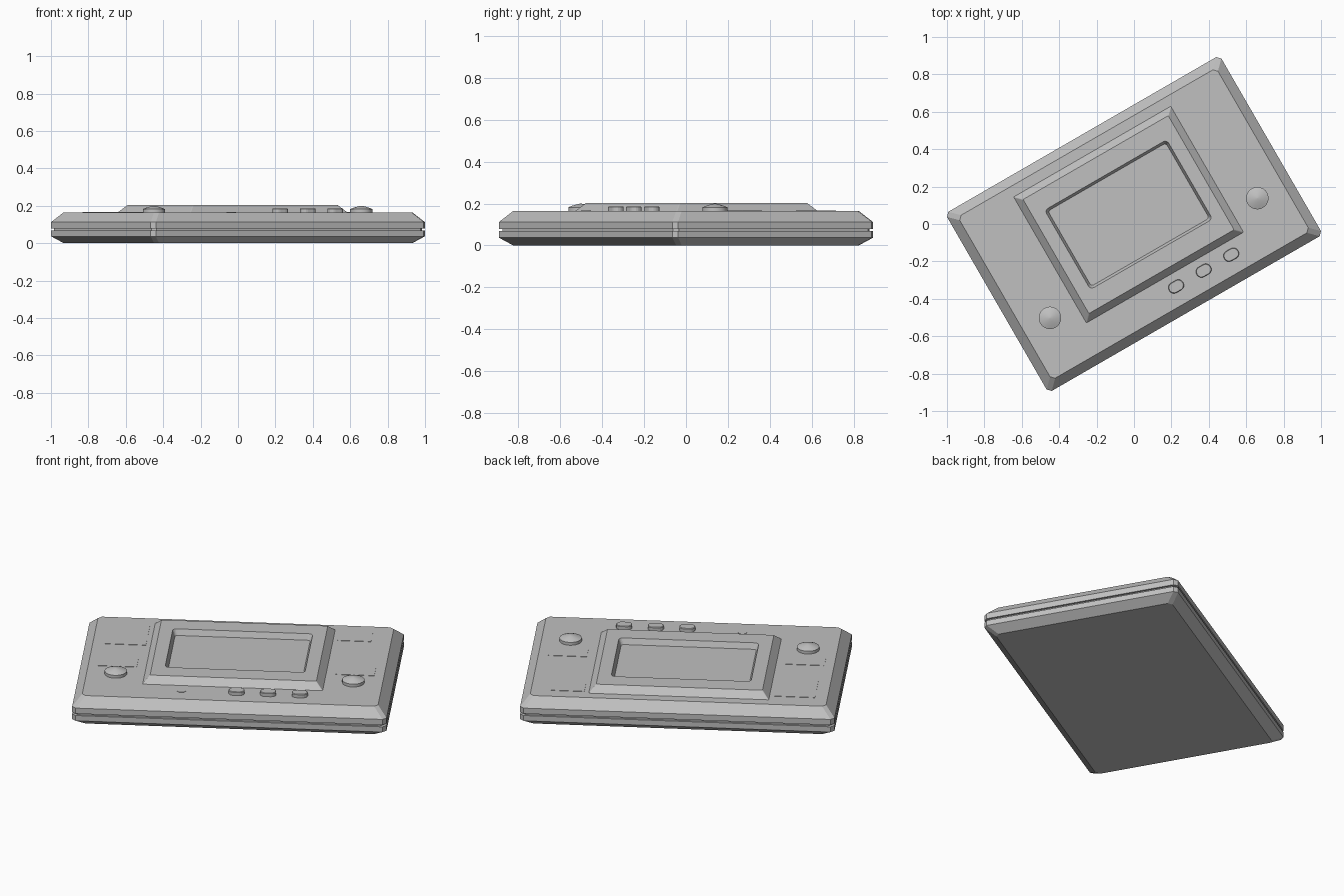
import bpy, bmesh, math

if "Cube" in bpy.data.objects:
    bpy.data.objects.remove(bpy.data.objects["Cube"])

TURN = math.radians(30)
TOP = 0.165

grey = bpy.data.materials.new("plain grey")
grey.use_nodes = True
colour = (0.53, 0.53, 0.53, 1)
grey.diffuse_color = colour
grey.node_tree.nodes["Principled BSDF"].inputs["Base Color"].default_value = colour


def outline(hx, hy, r, n):
    """Rectangle with corners of radius r, each cut into n segments."""
    pts = []
    for k, (sx, sy) in enumerate([(1, 1), (-1, 1), (-1, -1), (1, -1)]):
        for i in range(n + 1):
            a = math.pi / 2 * (k + i / n)
            pts.append((sx * (hx - r) + r * math.cos(a), sy * (hy - r) + r * math.sin(a)))
    return pts


def loft(name, rings, n=1, at=(0, 0), smooth=False):
    """Skin a stack of rings (half width, half depth, corner radius, z)."""
    bm = bmesh.new()
    loops = [[bm.verts.new((at[0] + x, at[1] + y, z)) for x, y in outline(hx, hy, r, n)]
             for hx, hy, r, z in rings]
    for low, high in zip(loops, loops[1:]):
        for i in range(len(low)):
            j = (i + 1) % len(low)
            bm.faces.new((low[i], low[j], high[j], high[i]))
    bm.faces.new(loops[0][::-1])
    bm.faces.new(loops[-1])
    bmesh.ops.remove_doubles(bm, verts=bm.verts, dist=0.0001)
    mesh = bpy.data.meshes.new(name)
    bm.to_mesh(mesh)
    bm.free()
    mesh.materials.append(grey)
    obj = bpy.data.objects.new(name, mesh)
    bpy.context.collection.objects.link(obj)
    obj.rotation_euler.z = TURN
    if smooth:
        bpy.ops.object.select_all(action="DESELECT")
        obj.select_set(True)
        bpy.context.view_layer.objects.active = obj
        bpy.ops.object.shade_smooth_by_angle(angle=math.radians(35))
    return obj


# Case: two bevelled shells with a seam groove between them
profile = [(0.05, 0), (0, 0.037), (0, 0.068), (0.012, 0.068),
           (0.012, 0.079), (0, 0.079), (0, 0.112), (0.05, TOP)]
loft("case", [(0.847 - d, 0.553 - d, 0.02, z) for d, z in profile])

# Raised screen frame with sloping sides and a sunken screen
loft("screen_frame", [(0.485, 0.389, 0.005, TOP - 0.005),
                      (0.485, 0.389, 0.005, TOP),
                      (0.448, 0.352, 0.005, 0.203),
                      (0.377, 0.245, 0.022, 0.203),
                      (0.364, 0.232, 0.016, 0.17)], n=4, at=(0, 0.058))

# Round side buttons with shallow domes, and a label plate above each
for side, sx in (("right", -1), ("left", 1)):
    steps = [(0.06, TOP - 0.005), (0.06, 0.182), (0.04, 0.19), (0.02, 0.196), (0.003, 0.2)]
    loft(side + "_button", [(r, r, r, z) for r, z in steps], n=6,
         at=(sx * 0.64, -0.21), smooth=True)
    loft(side + "_button_label", [(0.105, 0.055, 0.002, TOP - 0.002),
                                  (0.105, 0.055, 0.002, TOP + 0.002)], at=(sx * 0.64, -0.065))

# Row of small oval buttons
for i in range(3):
    loft(f"oval_button_{i + 1}", [(0.043, 0.03, 0.028, TOP - 0.005),
                                  (0.043, 0.03, 0.028, 0.183),
                                  (0.04, 0.027, 0.026, 0.186)], n=4, at=(0.028 + 0.17 * i, -0.402))

# Thin plates in the upper corners and a small flush disc
for name, x, y, hx, hy, r, n in (("right_plate", -0.62, 0.28, 0.11, 0.12, 0.002, 1),
                                 ("left_plate", 0.6, 0.37, 0.09, 0.06, 0.002, 1),
                                 ("indicator", -0.27, -0.395, 0.025, 0.025, 0.025, 4)):
    loft(name, [(hx, hy, r, TOP - 0.002), (hx, hy, r, TOP + 0.002)], n=n, at=(x, y))
